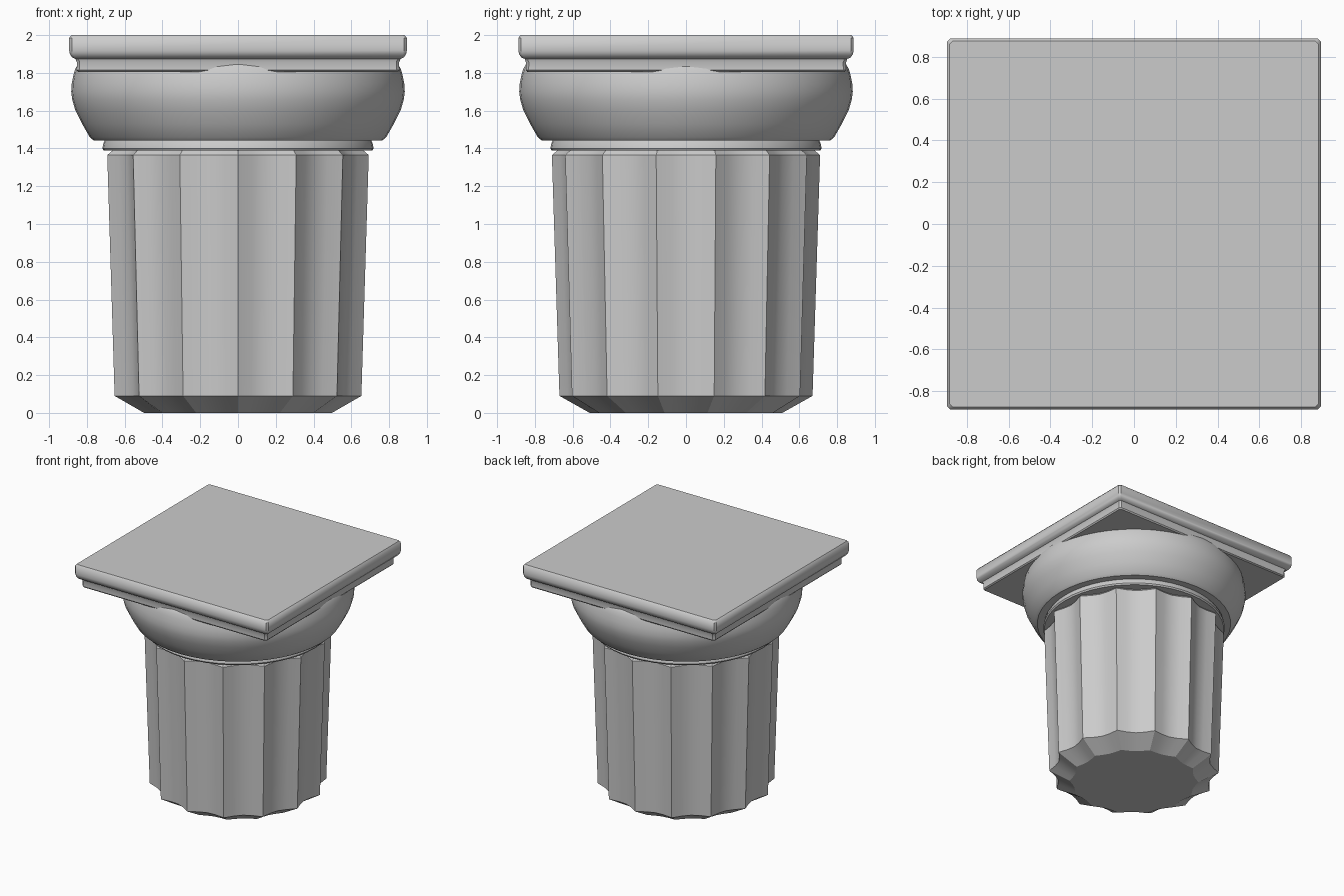
import bpy, bmesh
from math import sin, cos, pi, radians

if "Cube" in bpy.data.objects:
    bpy.data.objects.remove(bpy.data.objects["Cube"])


def loft(name, rings, angle=30):
    """Skin a stack of equal-length point rings, cap both ends, shade smooth."""
    bm = bmesh.new()
    rows = [[bm.verts.new(p) for p in ring] for ring in rings]
    n = len(rows[0])
    for a, b in zip(rows, rows[1:]):
        for i in range(n):
            j = (i + 1) % n
            bm.faces.new((a[i], a[j], b[j], b[i]))
    bm.faces.new(rows[0][::-1])
    bm.faces.new(rows[-1])
    bmesh.ops.recalc_face_normals(bm, faces=bm.faces)
    mesh = bpy.data.meshes.new(name)
    bm.to_mesh(mesh)
    bm.free()
    ob = bpy.data.objects.new(name, mesh)
    bpy.context.collection.objects.link(ob)
    bpy.ops.object.select_all(action='DESELECT')
    ob.select_set(True)
    bpy.context.view_layer.objects.active = ob
    bpy.ops.object.shade_smooth_by_angle(angle=radians(angle))
    return ob


def circle(r, z, n=48):
    return [(r * cos(2 * pi * i / n), r * sin(2 * pi * i / n), z) for i in range(n)]


def square(hx, hy, z, c=0.015):
    pts = []
    for sx, sy in ((1, 1), (-1, 1), (-1, -1), (1, -1)):
        corner = [(sx * hx, sy * (hy - c), z), (sx * (hx - c), sy * hy, z)]
        pts += corner if sx * sy > 0 else corner[::-1]
    return pts


FLUTES, STEPS = 14, 4


def fluted(r, z, depth):
    """Ring with one sharp arris at the front and hollow flutes between."""
    n = FLUTES * STEPS
    pts = []
    for i in range(n):
        a = -pi / 2 + 2 * pi * i / n
        rr = r - depth * sin(pi * (i % STEPS) / STEPS)
        pts.append((rr * cos(a), rr * sin(a), z))
    return pts


# fluted shaft with chamfered foot and top
loft("shaft", [fluted(0.51, 0, 0.03), fluted(0.67, 0.09, 0.055),
               fluted(0.71, 1.365, 0.055), fluted(0.68, 1.39, 0.05)], 25)

# neck ring under the cushion
loft("neck_ring", [circle(r, z) for r, z in
                   ((0.71, 1.388), (0.718, 1.40), (0.712, 1.43), (0.70, 1.45))])

# rounded cushion
profile = [(0.70, 1.445), (0.765, 1.443), (0.785, 1.46), (0.825, 1.53), (0.862, 1.605),
           (0.878, 1.66), (0.883, 1.70), (0.88, 1.745), (0.871, 1.79), (0.862, 1.82),
           (0.848, 1.845), (0.82, 1.87)]
loft("cushion", [circle(r, z) for r, z in profile])

# square slab with a stepped moulding
slab = [(0.846, 1.805), (0.854, 1.815), (0.853, 1.855), (0.860, 1.874), (0.878, 1.882),
        (0.89, 1.90), (0.894, 1.92), (0.894, 1.985), (0.882, 2.0)]
loft("top_slab", [square(h, h - 0.006, z) for h, z in slab], 40)
